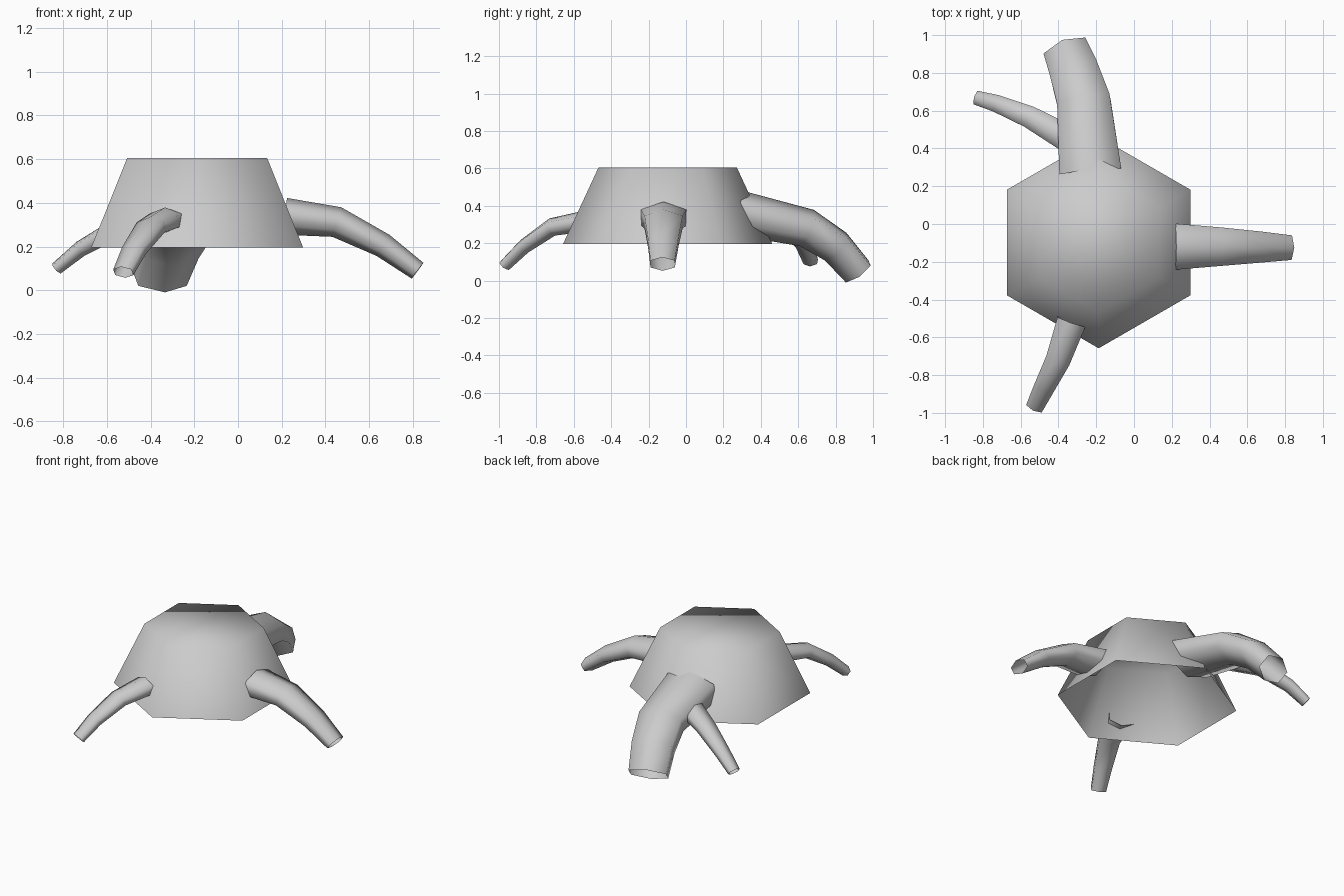
import bpy, bmesh, math
from mathutils import Vector

if "Cube" in bpy.data.objects:
    bpy.data.objects.remove(bpy.data.objects["Cube"])

SIDES = 6
UP = Vector((0, 0, 1))


def finish(name, bm):
    mesh = bpy.data.meshes.new(name)
    bmesh.ops.recalc_face_normals(bm, faces=bm.faces)
    bm.to_mesh(mesh)
    bm.free()
    mesh.shade_smooth()
    obj = bpy.data.objects.new(name, mesh)
    bpy.context.collection.objects.link(obj)
    return obj


def skin(bm, rings):
    for a, b in zip(rings, rings[1:]):
        for i in range(SIDES):
            j = (i + 1) % SIDES
            bm.faces.new((a[i], a[j], b[j], b[i]))


def trunk(name, cx, cy, levels):
    bm = bmesh.new()
    rings = []
    for z, r in levels:
        rings.append([bm.verts.new((cx + r * math.sin(k * math.tau / SIDES),
                                    cy + r * math.cos(k * math.tau / SIDES), z))
                      for k in range(SIDES)])
    skin(bm, rings)
    bm.faces.new(rings[-1])
    return finish(name, bm)


def root(name, path, start, end, flat):
    """Open, tapering, flattened six-sided tube along a path."""
    bm = bmesh.new()
    pts = [Vector(p) for p in path]
    total = sum((b - a).length for a, b in zip(pts, pts[1:]))
    rings, run = [], 0
    for i, p in enumerate(pts):
        if i:
            run += (p - pts[i - 1]).length
        t = Vector()
        if i:
            t += (p - pts[i - 1]).normalized()
        if i < len(pts) - 1:
            t += (pts[i + 1] - p).normalized()
        t.normalize()
        side = t.cross(UP).normalized()
        up = side.cross(t)
        w = start + (end - start) * run / total
        rings.append([bm.verts.new(p + side * w * math.sin(k * math.tau / SIDES)
                                   + up * w * flat * math.cos(k * math.tau / SIDES))
                      for k in range(SIDES)])
    skin(bm, rings)
    return finish(name, bm)


# Stump body: closed top, open underneath
trunk("stump", -0.187, -0.098, [(0.195, 0.56), (0.605, 0.37)])

# Roots
root("right_root", [(0.215, -0.12, 0.338), (0.452, -0.12, 0.312),
                    (0.664, -0.122, 0.205), (0.822, -0.125, 0.089)], 0.141, 0.075, 0.6)
root("front_root", [(-0.33, -0.515, 0.322), (-0.40, -0.715, 0.287),
                    (-0.475, -0.865, 0.183), (-0.525, -0.968, 0.082)], 0.09, 0.053, 0.64)
root("back_root", [(-0.23, 0.265, 0.365), (-0.265, 0.645, 0.282),
                   (-0.313, 0.80, 0.182), (-0.357, 0.915, 0.05)], 0.19, 0.137, 0.64)
root("left_root", [(-0.33, 0.44, 0.325), (-0.55, 0.565, 0.285),
                   (-0.72, 0.635, 0.19), (-0.83, 0.667, 0.1)], 0.085, 0.043, 0.7)
